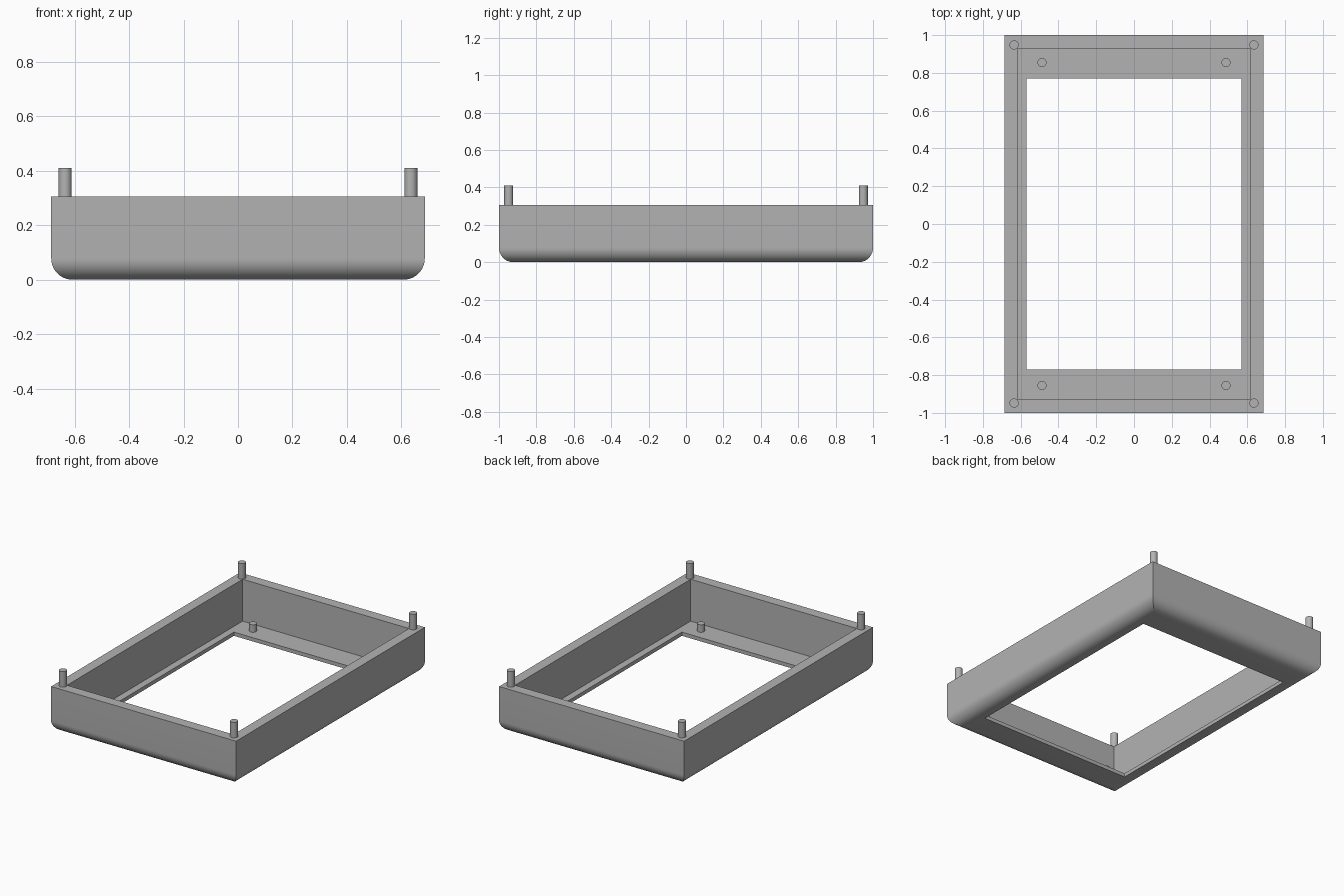
import bpy
import bmesh
from math import sin, cos, pi, radians

cube = bpy.data.objects.get("Cube")
if cube:
    bpy.data.objects.remove(cube, do_unlink=True)

# Single matte grey for every part
GREY = (0.45, 0.45, 0.45, 1)
grey = bpy.data.materials.new("plain grey")
grey.use_nodes = True
grey.diffuse_color = GREY
grey.node_tree.nodes["Principled BSDF"].inputs["Base Color"].default_value = GREY

HALF_X, HALF_Y, TOP = 0.686, 1.0, 0.306
FLOOR, FILLET, STEPS = 0.025, 0.078, 14


def finish(obj):
    obj.data.materials.append(grey)
    bpy.ops.object.select_all(action='DESELECT')
    obj.select_set(True)
    bpy.context.view_layer.objects.active = obj
    bpy.ops.object.shade_smooth_by_angle(angle=radians(30))


def build_frame():
    # Nested rectangles (half width, half depth, height), swept as a closed section
    section = []
    for i in range(STEPS + 1):
        a = pi / 2 * i / STEPS
        inset = FILLET * (1 - sin(a))
        section.append((HALF_X - inset, HALF_Y - inset, FILLET * (1 - cos(a))))
    section += [
        (HALF_X, HALF_Y, TOP),      # outer rim
        (0.617, 0.93, TOP),         # inner rim
        (0.617, 0.93, FLOOR),       # foot of the wall
        (0.57, 0.771, FLOOR),       # window edge
        (0.57, 0.771, 0),
    ]
    bm = bmesh.new()
    rings = [[bm.verts.new((sx * x, sy * y, z))
              for sx, sy in ((-1, -1), (1, -1), (1, 1), (-1, 1))]
             for x, y, z in section]
    for r, ring in enumerate(rings):
        above = rings[(r + 1) % len(rings)]
        for c in range(4):
            d = (c + 1) % 4
            bm.faces.new((ring[c], ring[d], above[d], above[c]))
    # Keep the mitred corners crisp
    for r, ring in enumerate(rings[:STEPS + 1]):
        for c in range(4):
            bm.edges.get((ring[c], rings[r + 1][c])).smooth = False
    bmesh.ops.recalc_face_normals(bm, faces=bm.faces)
    mesh = bpy.data.meshes.new("frame")
    bm.to_mesh(mesh)
    bm.free()
    obj = bpy.data.objects.new("frame", mesh)
    bpy.context.collection.objects.link(obj)
    finish(obj)


def build_pegs(name, x, y, base, top):
    # Four round pegs mirrored about both axes
    for sx, side in ((-1, "right"), (1, "left")):
        for sy, end in ((-1, "front"), (1, "back")):
            bpy.ops.mesh.primitive_cylinder_add(
                vertices=32, radius=0.024, depth=top - base,
                location=(sx * x, sy * y, (base + top) / 2))
            obj = bpy.context.object
            obj.name = f"{name}_{end}_{side}"
            finish(obj)


build_frame()
build_pegs("rim_peg", 0.635, 0.948, TOP - 0.01, 0.41)
build_pegs("floor_peg", 0.487, 0.855, FLOOR - 0.01, 0.075)
